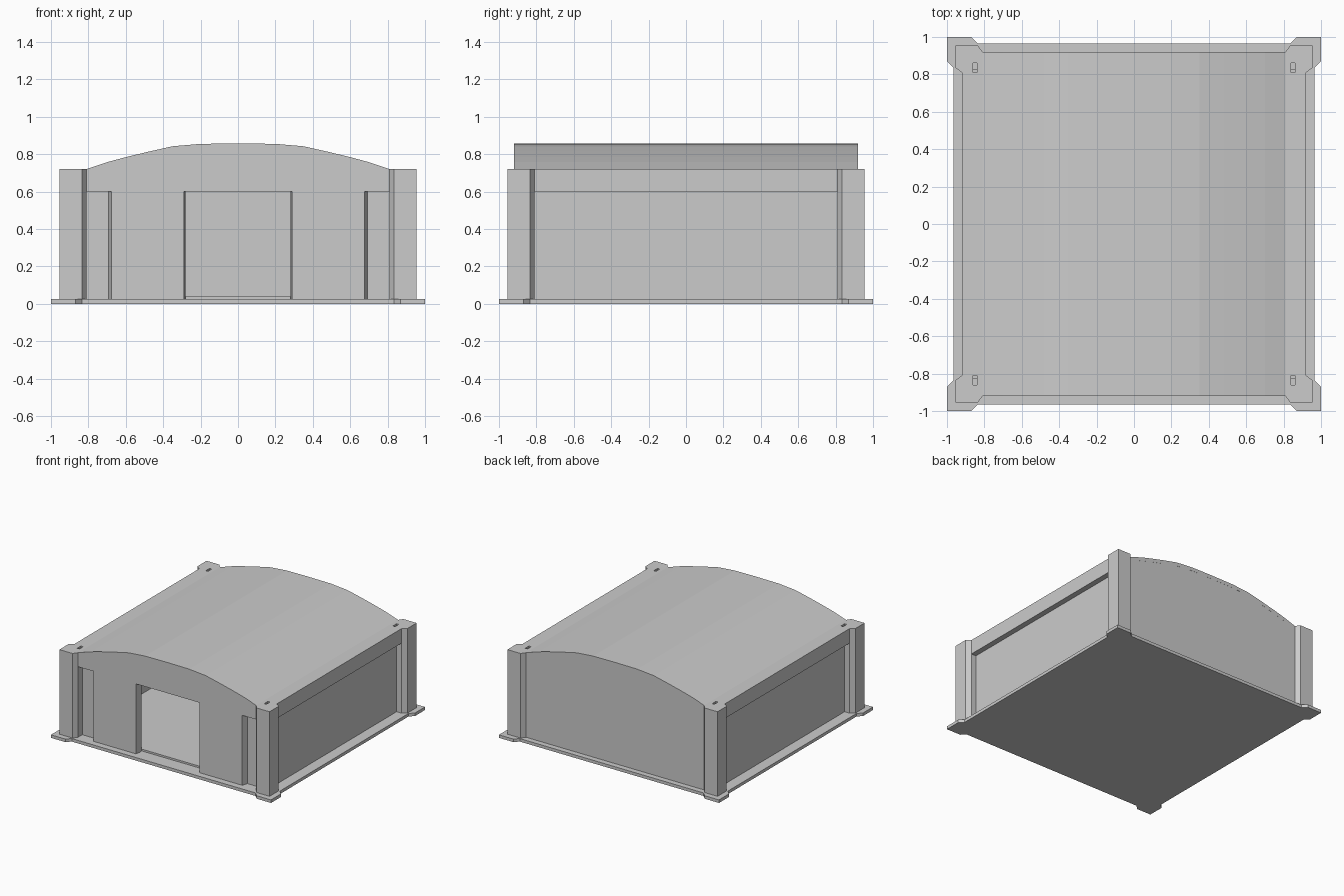
import bpy, bmesh
from mathutils import Vector

if "Cube" in bpy.data.objects:
    bpy.data.objects.remove(bpy.data.objects["Cube"])


def prism(name, pts, lo, hi, axis):
    """Extrude a 2D outline: axis 'z' uses (x, y), axis 'y' uses (x, z)."""
    def place(p, d):
        return Vector((p[0], p[1], d)) if axis == 'z' else Vector((p[0], d, p[1]))
    bm = bmesh.new()
    a = [bm.verts.new(place(p, lo)) for p in pts]
    b = [bm.verts.new(place(p, hi)) for p in pts]
    bm.faces.new(a)
    bm.faces.new(b)
    n = len(pts)
    for i in range(n):
        j = (i + 1) % n
        bm.faces.new((a[i], a[j], b[j], b[i]))
    bmesh.ops.recalc_face_normals(bm, faces=bm.faces)
    mesh = bpy.data.meshes.new(name)
    bm.to_mesh(mesh)
    bm.free()
    ob = bpy.data.objects.new(name, mesh)
    bpy.context.collection.objects.link(ob)
    return ob


def box(name, x0, x1, y0, y1, z0, z1):
    return prism(name, [(x0, y0), (x1, y0), (x1, y1), (x0, y1)], z0, z1, 'z')


def four_way(corner):
    """Mirror one corner chain (ordered counter-clockwise) around the centre."""
    back = corner[::-1]
    return (corner + [(-x, y) for x, y in back]
            + [(-x, -y) for x, y in corner] + [(x, -y) for x, y in back])


def arch(half):
    return half + [(-x, z) for x, z in half[::-1] if x > 0]


Z0, EAVE, HEAD = 0.025, 0.72, 0.60

# base plate with flared corner pads
prism("base_plate", four_way([(0.965, 0.835), (1, 0.87), (1, 1), (0.87, 1), (0.835, 0.965)]),
      0, Z0, 'z')
box("inner_floor", -0.84, 0.84, -0.845, 0.88, Z0, 0.04)

# corner pillars
pillar = [(0.955, 0.955), (0.835, 0.955), (0.81, 0.92), (0.81, 0.86),
          (0.86, 0.86), (0.86, 0.81), (0.92, 0.81), (0.955, 0.835)]
for sx, xn in ((-1, "left"), (1, "right")):
    for sy, yn in ((-1, "front"), (1, "back")):
        prism(f"{yn}_{xn}_pillar", [(x * sx, y * sy) for x, y in pillar], Z0, EAVE, 'z')

# arched roof shell
top = [(0.81, EAVE), (0.7, 0.757), (0.6, 0.784), (0.48, 0.813),
       (0.35, 0.842), (0.2, 0.855), (0, 0.857)]
under = [(x, z - 0.03) for x, z in top]
prism("roof", arch(top) + arch(under)[::-1], -0.92, 0.92, 'y')

# back wall filling the arch
prism("back_wall", arch(top) + [(-0.81, Z0), (0.81, Z0)], 0.88, 0.9195, 'y')

# front fascia under the arch, and the header behind it
low = [(0.81, 0.61), (0.5, 0.639), (0.2, 0.655), (0, 0.656)]
prism("front_fascia", arch(top) + arch(low)[::-1], -0.9195, -0.865, 'y')
prism("front_header", arch(low) + [(-0.81, HEAD), (0.81, HEAD)], -0.912, -0.845, 'y')

# side walls and eave beams, front wall halves and sliding doors
for s, n in ((-1, "left"), (1, "right")):
    def sbox(name, x0, x1, y0, y1, z0, z1):
        return box(f"{n}_{name}", min(s * x0, s * x1), max(s * x0, s * x1), y0, y1, z0, z1)
    sbox("side_wall", 0.84, 0.875, -0.83, 0.83, Z0, HEAD)
    sbox("eave_beam", 0.84, 0.92, -0.81, 0.81, HEAD, EAVE)
    sbox("eave_ledge", 0.80, 0.84, -0.86, 0.88, EAVE - 0.03, EAVE)
    sbox("front_wall", 0.285, 0.83, -0.865, -0.845, Z0, HEAD)
    prism(f"{n}_door", [(s * 0.28, -0.865), (s * 0.29, -0.912),
                        (s * 0.677, -0.912), (s * 0.692, -0.865)], Z0, HEAD, 'z')
